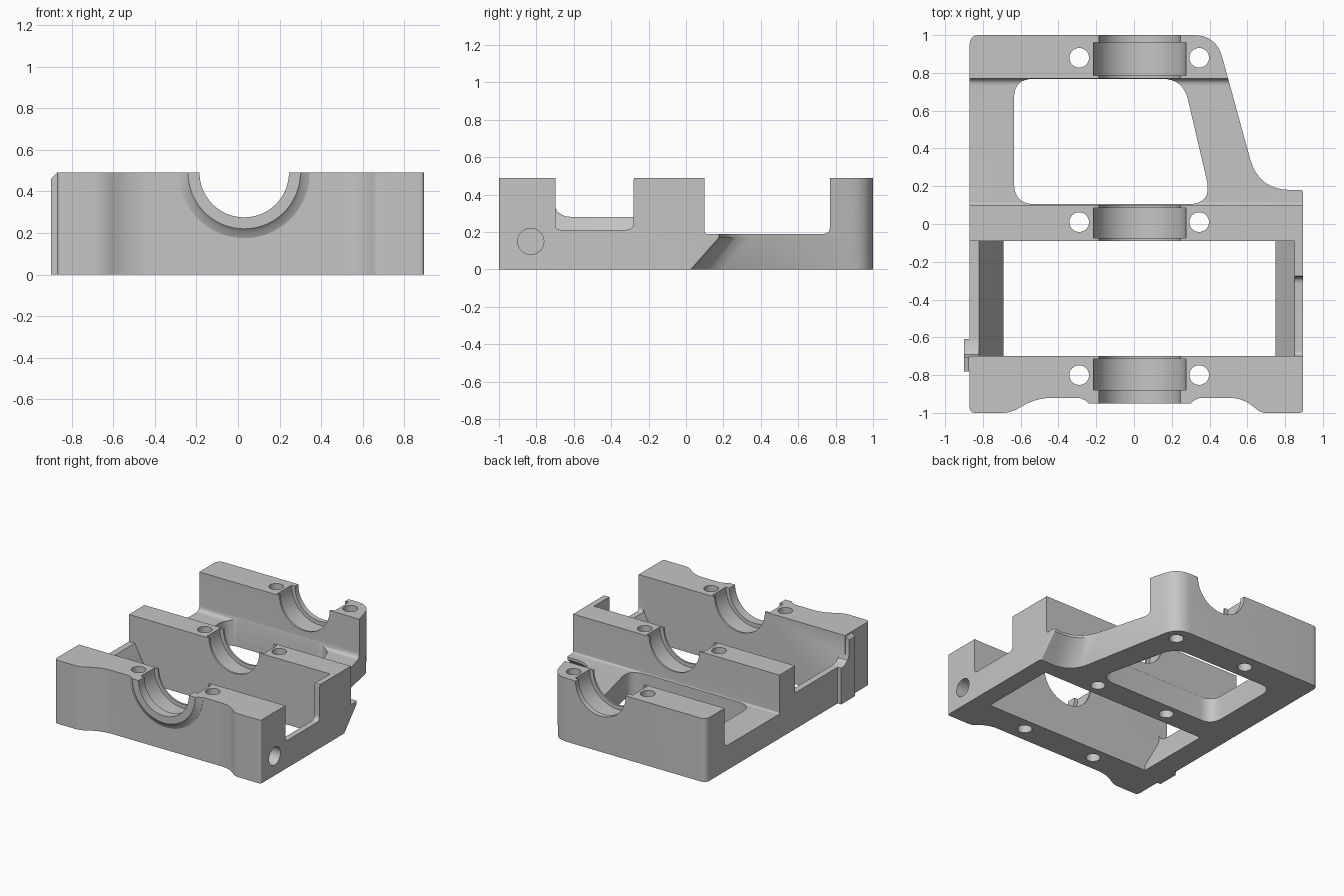
import bpy
import bmesh
from math import sin, cos, pi, radians
from mathutils import Vector

cube = bpy.data.objects.get("Cube")
if cube:
    bpy.data.objects.remove(cube)

metal = bpy.data.materials.new("grey metal")
metal.use_nodes = True
grey = (0.56, 0.56, 0.56, 1)
metal.diffuse_color = grey
metal.node_tree.nodes["Principled BSDF"].inputs["Base Color"].default_value = grey


def rounded(corners, steps=8):
    """Outline from (u, v, setback) corners, each softened by a curve."""
    out = []
    for i, (u, v, d) in enumerate(corners):
        p = Vector((u, v))
        if d == 0:
            out.append(p)
            continue
        a = Vector(corners[i - 1][:2])
        b = Vector(corners[(i + 1) % len(corners)][:2])
        a = p + (a - p).normalized() * d
        b = p + (b - p).normalized() * d
        for k in range(steps + 1):
            t = k / steps
            out.append(a * (1 - t) ** 2 + p * 2 * t * (1 - t) + b * t * t)
    return out


def arc(u, v, r, start=0.0, sweep=2 * pi, n=64):
    count = n if sweep >= 2 * pi else n + 1
    return [(u + r * cos(start + sweep * k / n), v + r * sin(start + sweep * k / n))
            for k in range(count)]


def loft(name, axis, sections):
    """Closed solid through (position, outline) sections along an axis."""
    place = {"x": lambda u, v, w: (w, u, v),
             "y": lambda u, v, w: (u, w, v),
             "z": lambda u, v, w: (u, v, w)}[axis]
    bm = bmesh.new()
    rings = [[bm.verts.new(place(u, v, w)) for u, v in outline] for w, outline in sections]
    n = len(rings[0])
    walls = []
    for low, high in zip(rings, rings[1:]):
        for i in range(n):
            j = (i + 1) % n
            walls.append(bm.faces.new((low[i], low[j], high[j], high[i])))
    bm.faces.new(rings[0][::-1])
    bm.faces.new(rings[-1])
    bm.normal_update()
    bmesh.ops.triangulate(bm, faces=walls)
    bm.normal_update()
    if bm.calc_volume(signed=True) < 0:
        bmesh.ops.reverse_faces(bm, faces=bm.faces[:])
    bm.normal_update()
    mesh = bpy.data.meshes.new(name)
    bm.to_mesh(mesh)
    bm.free()
    mesh.materials.append(metal)
    ob = bpy.data.objects.new(name, mesh)
    bpy.context.collection.objects.link(ob)
    return ob


def prism(name, axis, start, end, outline):
    return loft(name, axis, [(start, outline), (end, outline)])


def combine(target, tool, operation="DIFFERENCE"):
    tool.hide_render = True
    mod = target.modifiers.new(tool.name, "BOOLEAN")
    mod.operation = operation
    mod.solver = "EXACT"
    mod.object = tool
    bpy.context.view_layer.objects.active = target
    bpy.ops.object.modifier_apply(modifier=mod.name)
    bpy.data.objects.remove(tool)


TOP = 0.49
BORE_X = 0.03

# Body: plan outline, undercut along the curved arm
def plan(shelf_y, arm_x):
    return rounded([(-0.87, -1, 0.03), (-0.65, -1, 0.05), (-0.52, -0.92, 0.09),
                    (0.58, -0.92, 0.08), (0.67, -1, 0.03), (0.895, -1, 0.02),
                    (0.895, shelf_y, 0.015), (arm_x, shelf_y, 0.17),
                    (0.435, 1, 0.12), (-0.87, 1, 0.05)])

upper = plan(0.18, 0.66)
body = loft("bearing_frame", "z", [(0, plan(0.03, 0.62)), (0.17, upper), (TOP, upper)])

# Boss around the front bore
boss = loft("front_boss", "y", [(-0.85, arc(BORE_X, TOP, 0.315, pi, pi)),
                                (-0.922, arc(BORE_X, TOP, 0.315, pi, pi)),
                                (-0.935, arc(BORE_X, TOP, 0.285, pi, pi)),
                                (-0.95, arc(BORE_X, TOP, 0.27, pi, pi))])
combine(body, boss, "UNION")

# Rear bay: lowered side rails and a rounded window
combine(body, prism("rear_bay", "x", -1.2, 1.2, rounded(
    [(0.1, 0.19, 0.015), (0.77, 0.19, 0.04), (0.77, 0.7, 0), (0.1, 0.7, 0)])))
combine(body, prism("rear_window", "z", -0.2, 0.4, rounded(
    [(-0.635, 0.105, 0.11), (0.415, 0.105, 0.13), (0.26, 0.768, 0.11), (-0.635, 0.768, 0.1)])))

# Front bay: sloped inner rail faces
combine(body, prism("front_bay", "y", -0.7, -0.09, [
    (-0.69, -0.1), (0.75, -0.1), (0.75, 0.04), (0.85, 0.21), (0.85, 0.7),
    (-1.1, 0.7), (-1.1, 0.28), (-0.82, 0.28), (-0.69, 0.04)]))
combine(body, prism("right_notch", "x", 0.8, 1.1, rounded(
    [(-0.699, 0.212, 0.03), (-0.28, 0.212, 0.04), (-0.28, TOP, 0.02), (-0.25, 0.52, 0),
     (-0.25, 0.7, 0), (-0.699, 0.7, 0)])))

# Left side pad with a fillet onto the rail
pad = [(-0.78, 0), (-0.61, 0), (-0.61, 0.28), (-0.65, 0.285),
       (-0.69, 0.31), (-0.705, 0.35), (-0.705, 0.46), (-0.78, 0.46)]
pad_top = [(y, min(z + 0.025, 0.485) if z > 0.4 else z) for y, z in pad]
combine(body, loft("left_pad", "x", [(-0.9, pad), (-0.875, pad_top), (-0.82, pad_top)]), "UNION")

# Bearing bore and the wider seat in each wall
combine(body, prism("bore", "y", -1.2, 1.2, arc(BORE_X, TOP, 0.215)))
for y0, y1 in ((-0.88, -0.715), (-0.075, 0.085), (0.785, 0.96)):
    combine(body, prism("bearing_seat", "y", y0, y1, arc(BORE_X, TOP, 0.245)))

# Bolt holes through each wall
for y in (-0.8, 0.01, 0.88):
    for x in (-0.29, 0.345):
        combine(body, prism("bolt_hole", "z", -0.2, 0.7, arc(x, y, 0.052, n=32)))

# Blind pin hole in the right-hand end of the front wall
combine(body, prism("pin_hole", "x", 0.7, 1.1, arc(-0.83, 0.15, 0.07, n=32)))

# Shading
for ob in bpy.context.selected_objects:
    ob.select_set(False)
body.select_set(True)
bpy.context.view_layer.objects.active = body
bpy.ops.object.shade_smooth_by_angle(angle=radians(30))
